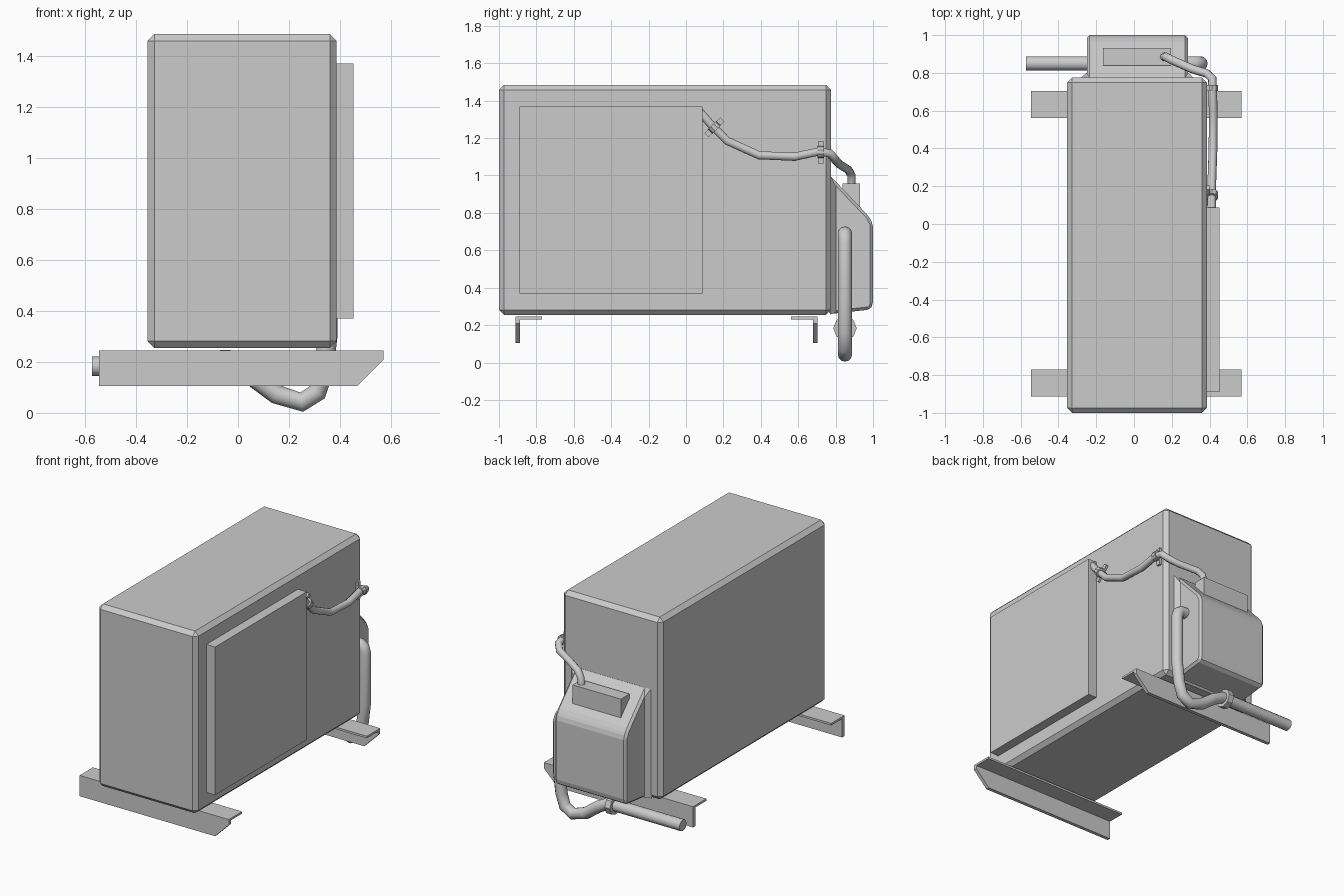
import bpy, bmesh, math
from mathutils import Vector

if "Cube" in bpy.data.objects:
    bpy.data.objects.remove(bpy.data.objects["Cube"])


def make(name, verts, faces, bevel=0):
    me = bpy.data.meshes.new(name)
    me.from_pydata(verts, [], faces)
    bm = bmesh.new()
    bm.from_mesh(me)
    bmesh.ops.recalc_face_normals(bm, faces=bm.faces)
    bm.to_mesh(me)
    bm.free()
    ob = bpy.data.objects.new(name, me)
    bpy.context.collection.objects.link(ob)
    if bevel:
        m = ob.modifiers.new("chamfer", 'BEVEL')
        m.width, m.segments, m.limit_method = bevel, 1, 'ANGLE'
        m.angle_limit = math.radians(10)
    return ob


def loft(name, a, b, bevel=0):
    n = len(a)
    faces = [(i, (i + 1) % n, n + (i + 1) % n, n + i) for i in range(n)]
    faces += [tuple(range(n)), tuple(range(n, 2 * n))]
    return make(name, a + b, faces, bevel)


def rect(y, x0, x1, z0, z1):
    return [(x0, y, z0), (x1, y, z0), (x1, y, z1), (x0, y, z1)]


def box(name, x0, x1, y0, y1, z0, z1, bevel=0):
    return loft(name, rect(y0, x0, x1, z0, z1), rect(y1, x0, x1, z0, z1), bevel)


def tube(name, pts, r, res=4):
    cu = bpy.data.curves.new(name, 'CURVE')
    cu.dimensions = '3D'
    cu.bevel_depth, cu.bevel_resolution, cu.use_fill_caps = r, res, True
    sp = cu.splines.new('POLY')
    sp.points.add(len(pts) - 1)
    for p, c in zip(sp.points, pts):
        p.co = (*c, 1)
    sp.use_smooth = True
    ob = bpy.data.objects.new(name, cu)
    bpy.context.collection.objects.link(ob)
    return ob


def collar(name, centre, axis, r, width, sides):
    bm = bmesh.new()
    bmesh.ops.create_cone(bm, cap_ends=True, segments=sides, radius1=r, radius2=r, depth=width)
    me = bpy.data.meshes.new(name)
    bm.to_mesh(me)
    bm.free()
    ob = bpy.data.objects.new(name, me)
    ob.location = centre
    ob.rotation_euler = Vector(axis).to_track_quat('Z', 'Y').to_euler()
    bpy.context.collection.objects.link(ob)


# Main casing and raised side panel
box("casing", -0.355, 0.387, -1, 0.775, 0.255, 1.485, 0.027)
box("side_panel", 0.38, 0.452, -0.89, 0.087, 0.37, 1.37)

# Angle-section support rails, trimmed at one end
for name, y, s in (("front_rail", -0.912, 1), ("rear_rail", 0.703, -1)):
    web = [(-0.545, 0.105), (0.467, 0.105), (0.57, 0.208), (0.57, 0.245), (-0.545, 0.245)]
    loft(name + "_web", [(x, y, z) for x, z in web], [(x, y + s * 0.024, z) for x, z in web])
    ys = sorted((y + s * 0.024, y + s * 0.142))
    box(name + "_flange", -0.545, 0.57, *ys, 0.231, 0.245)

# Valve cover with sloping top and flared base
prof = [(0.76, 0.258), (0.985, 0.283), (1.0, 0.31), (1.0, 0.74), (0.975, 0.785), (0.76, 1.01)]
loft("valve_cover", [(-0.25, y, z) for y, z in prof], [(0.285, y, z) for y, z in prof], 0.028)
loft("valve_cover_flare", rect(0.77, -0.285, 0.32, 0.257, 1.005),
     rect(0.802, -0.25, 0.285, 0.266, 0.94))
box("terminal_box", -0.165, 0.195, 0.838, 0.931, 0.79, 0.957)

# Drain hose, outlet pipe and joint collar
hy = 0.85
hose = [(0.26, 0.69), (0.32, 0.69), (0.343, 0.675), (0.352, 0.64), (0.352, 0.3), (0.335, 0.16),
        (0.31, 0.08), (0.25, 0.042), (0.15, 0.073), (0.06, 0.14), (-0.02, 0.183), (-0.06, 0.183)]
tube("drain_hose", [(x, hy, z) for x, z in hose], 0.038)
tube("outlet_pipe", [(-0.04, hy, 0.183), (-0.572, hy, 0.183)], 0.038)
collar("hose_collar", (-0.05, hy, 0.183), (1, 0, 0), 0.063, 0.04, 8)

# Cable from panel to terminal box
tube("cable", [(0.412, 0.07, 1.345), (0.412, 0.14, 1.265), (0.412, 0.22, 1.185), (0.418, 0.39, 1.108),
               (0.42, 0.58, 1.1), (0.416, 0.71, 1.128), (0.414, 0.77, 1.118), (0.385, 0.797, 1.085),
               (0.31, 0.82, 1.06), (0.2, 0.868, 1.03), (0.168, 0.885, 1.0), (0.16, 0.885, 0.945)],
     0.023, 3)

# Cable clamps: collar plus tab against the casing
for i, (y, z, ang) in enumerate(((0.152, 1.257, -45), (0.72, 1.125, 0))):
    a = math.radians(ang)
    u, v = Vector((0, math.cos(a), math.sin(a))), Vector((0, -math.sin(a), math.cos(a)))
    c = Vector((0, y, z))
    collar(f"cable_clamp_{i}", (0.414, y, z), u, 0.032, 0.034, 10)
    quad = [c + u * p * 0.015 + v * q * 0.06 for p, q in ((-1, -1), (1, -1), (1, 1), (-1, 1))]
    loft(f"clamp_tab_{i}", [tuple(p + Vector((0.38, 0, 0))) for p in quad],
         [tuple(p + Vector((0.402, 0, 0))) for p in quad])
